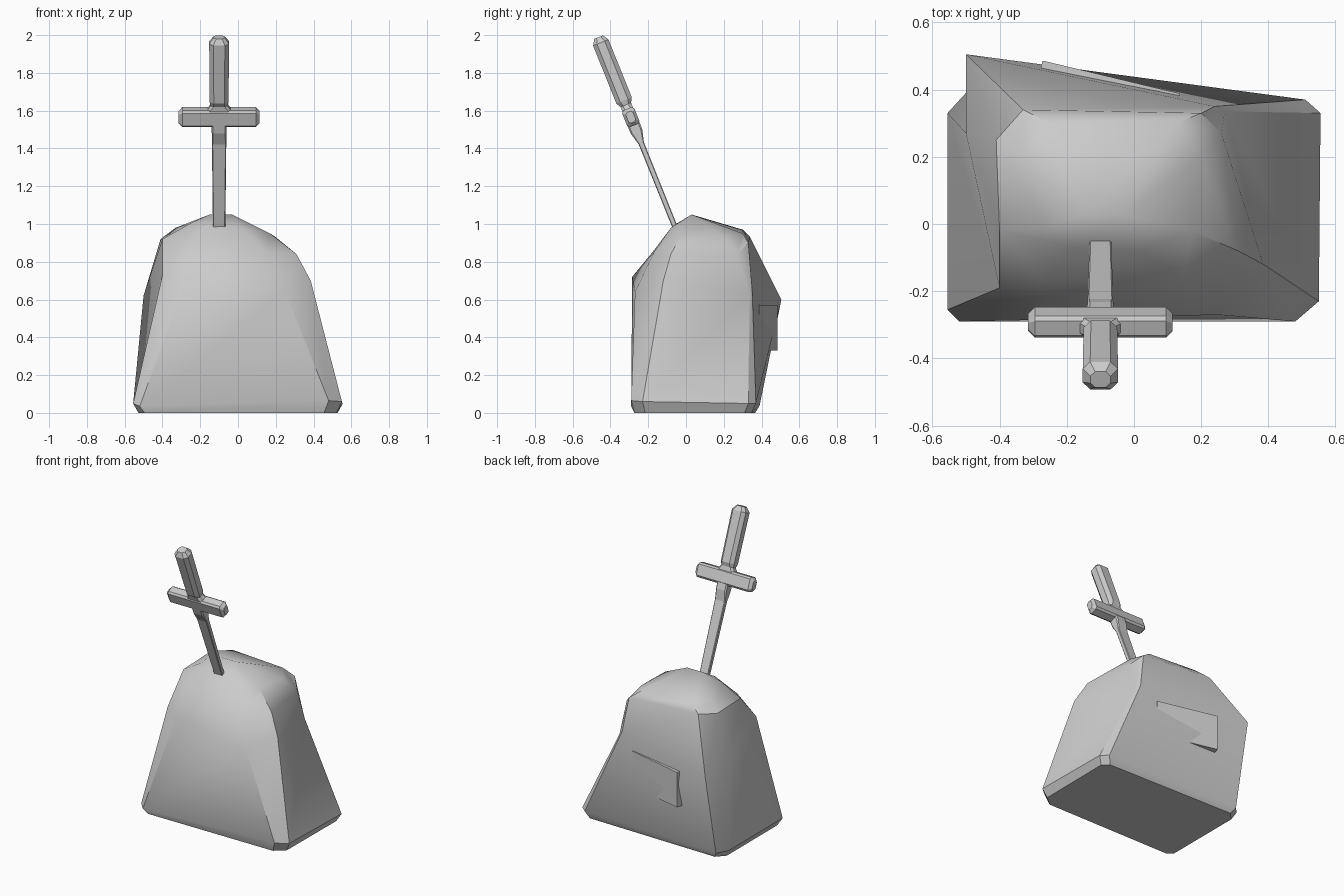
import bpy, bmesh, math
from mathutils import Matrix, Vector

if "Cube" in bpy.data.objects:
    bpy.data.objects.remove(bpy.data.objects["Cube"])


def loft(name, rings, matrix=None):
    """Skin a stack of equal-sized point rings and cap both ends."""
    bm = bmesh.new()
    vs = [[bm.verts.new(p) for p in r] for r in rings]
    n = len(rings[0])
    for a, b in zip(vs, vs[1:]):
        for i in range(n):
            j = (i + 1) % n
            bm.faces.new((a[i], a[j], b[j], b[i]))
    bm.faces.new(vs[0][::-1])
    bm.faces.new(vs[-1])
    bmesh.ops.remove_doubles(bm, verts=bm.verts, dist=0.0005)
    bmesh.ops.recalc_face_normals(bm, faces=bm.faces)
    me = bpy.data.meshes.new(name)
    bm.to_mesh(me)
    bm.free()
    ob = bpy.data.objects.new(name, me)
    bpy.context.collection.objects.link(ob)
    if matrix:
        ob.matrix_world = matrix
    return ob


def rect(w, t, c, z):
    """Chamfered rectangle, width w, depth t, corner cut c, at height z."""
    x, y = w / 2, t / 2
    pts = [(-x + c, -y), (x - c, -y), (x, -y + c), (x, y - c),
           (x - c, y), (-x + c, y), (-x, y - c), (-x, -y + c)]
    return [Vector((a, b, z)) for a, b in pts]


# Boulder: eight-sided rings, two points per corner
foot = [(-.52, -.29, .035), (.48, -.29, .065), (.55, -.23, .06), (.555, .33, .05),
        (.51, .37, .05), (-.50, .39, .04), (-.555, .33, .05), (-.555, -.255, .05)]
base = [(x * .95, y * .94, 0) for x, y, z in foot]
waist = [(-.27, -.285, .72), (.25, -.27, .64), (.385, -.12, .70), (.27, .335, .63),
         (.24, .35, .66), (-.5, .505, .6), (-.5, .27, .62), (-.4, -.19, .73)]
shoulder = [(-.27, -.17, .86), (.15, -.17, .85), (.31, -.08, .84), (.26, .27, .84),
            (.2, .33, .90), (-.33, .34, .93), (-.41, .25, .92), (-.4, -.02, .92)]
crown = [(-.17, -.07, .99), (.02, -.08, .98), (.17, -.02, .95), (.2, .2, .93),
         (.13, .3, .95), (-.25, .3, .97), (-.33, .2, .98), (-.26, -.01, 1.0)]
left, right = (-.15, .03, 1.05), (-.03, .03, 1.05)


def cap_ridge(ob):
    """Replace the flat crown cap by a short ridge."""
    bm = bmesh.new()
    bm.from_mesh(ob.data)
    top = max(bm.faces, key=lambda f: f.calc_center_median().z if len(f.verts) == 8 else -1)
    ring = list(top.verts)
    bmesh.ops.delete(bm, geom=[top], context='FACES_ONLY')
    a, b = bm.verts.new(left), bm.verts.new(right)
    end = [a if v.co.x < -.09 else b for v in ring]
    for i in range(8):
        j = (i + 1) % 8
        f = [ring[i], ring[j], end[j]]
        bm.faces.new(f if end[i] is end[j] else f + [end[i]])
    bmesh.ops.recalc_face_normals(bm, faces=bm.faces)
    bm.to_mesh(ob.data)
    bm.free()


boulder = loft("boulder", [base, foot, waist, shoulder, crown])
cap_ridge(boulder)
bpy.context.view_layer.objects.active = boulder
boulder.select_set(True)
bpy.ops.object.shade_smooth_by_angle(angle=math.radians(35))

# Plaque set into the back of the boulder
loft("plaque", [rect(.42, .06, .002, -.12), rect(.42, .06, .002, .12)],
     Matrix.Translation((-.075, .408, .45)) @ Matrix.Rotation(math.radians(-13.5), 4, 'Z'))

# Sword, leaning forward out of the top
lean = Matrix.Translation((-.1, -.065, 1.0)) @ Matrix.Rotation(math.radians(21.9), 4, 'X')
loft("blade", [rect(.062, .028, .004, -.12), rect(.066, .028, .004, .0),
               rect(.076, .03, .004, .46), rect(.078, .066, .008, .53),
               rect(.08, .066, .008, .58)], lean)
across = lean @ Matrix.Translation((0, 0, .61)) @ Matrix.Rotation(math.pi / 2, 4, 'Y')
loft("guard", [rect(.06, .04, .01, -.215), rect(.095, .07, .012, -.195),
               rect(.095, .07, .012, .195), rect(.06, .04, .01, .215)], across)
loft("grip", [rect(.13, .06, .015, .65), rect(.09, .06, .015, .68),
              rect(.1, .088, .022, .705), rect(.105, .088, .022, 1.035),
              rect(.06, .05, .014, 1.066)], lean)
